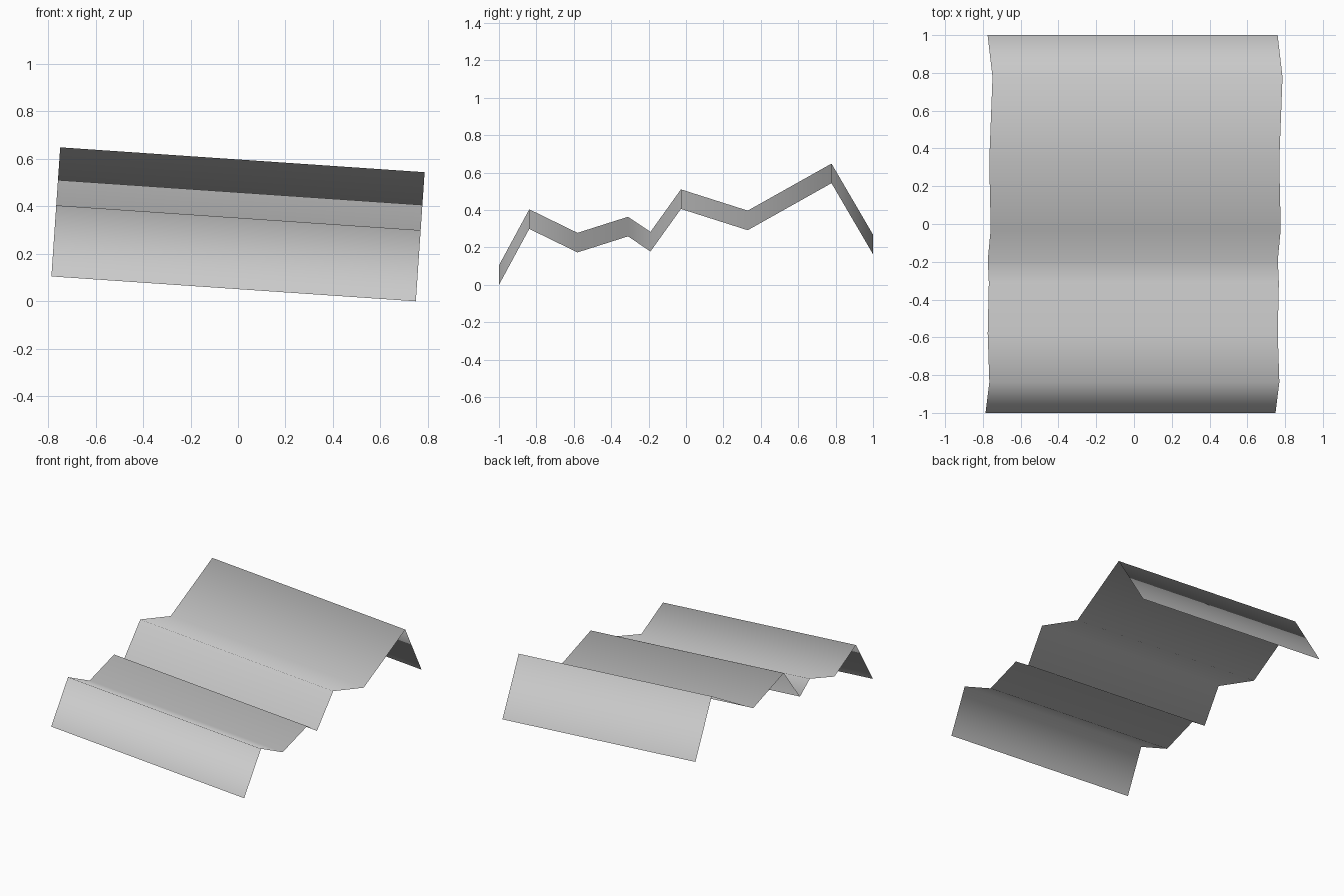
import bpy
import bmesh
from math import radians
from mathutils import Matrix

cube = bpy.data.objects.get("Cube")
if cube:
    bpy.data.objects.remove(cube, do_unlink=True)

# Plain grey material
grey = bpy.data.materials.new("plain grey")
grey.use_nodes = True
colour = (0.6, 0.6, 0.6, 1)
grey.diffuse_color = colour
grey.node_tree.nodes["Principled BSDF"].inputs["Base Color"].default_value = colour

# Zigzag profile (y, z) from front to back, along the middle of the sheet
PROFILE = [(-1, 0.055), (-0.838, 0.355), (-0.58, 0.229), (-0.31, 0.315), (-0.19, 0.234),
           (-0.027, 0.462), (0.33, 0.348), (0.778, 0.6), (1, 0.219)]
WIDTH = 1.539
TILT = radians(3.9)

# Folded sheet: the profile swept sideways
bm = bmesh.new()
points = [bm.verts.new((-WIDTH / 2, y, z)) for y, z in PROFILE]
edges = [bm.edges.new(pair) for pair in zip(points, points[1:])]
swept = bmesh.ops.extrude_edge_only(bm, edges=edges)["geom"]
bmesh.ops.translate(bm, vec=(WIDTH, 0, 0),
                    verts=[g for g in swept if isinstance(g, bmesh.types.BMVert)])
for face in bm.faces:
    face.normal_update()
    if face.normal.z < 0:
        face.normal_flip()
    face.smooth = True

# Tilt the sheet so its left side is lower, then centre and ground it
bm.transform(Matrix.Rotation(TILT, 4, "Y"))
xs = [v.co.x for v in bm.verts]
low = min(v.co.z for v in bm.verts)
bmesh.ops.translate(bm, vec=(-(min(xs) + max(xs)) / 2, 0, -low), verts=bm.verts)

mesh = bpy.data.meshes.new("folded_sheet")
bm.to_mesh(mesh)
bm.free()
mesh.materials.append(grey)
sheet = bpy.data.objects.new("folded_sheet", mesh)
bpy.context.collection.objects.link(sheet)
